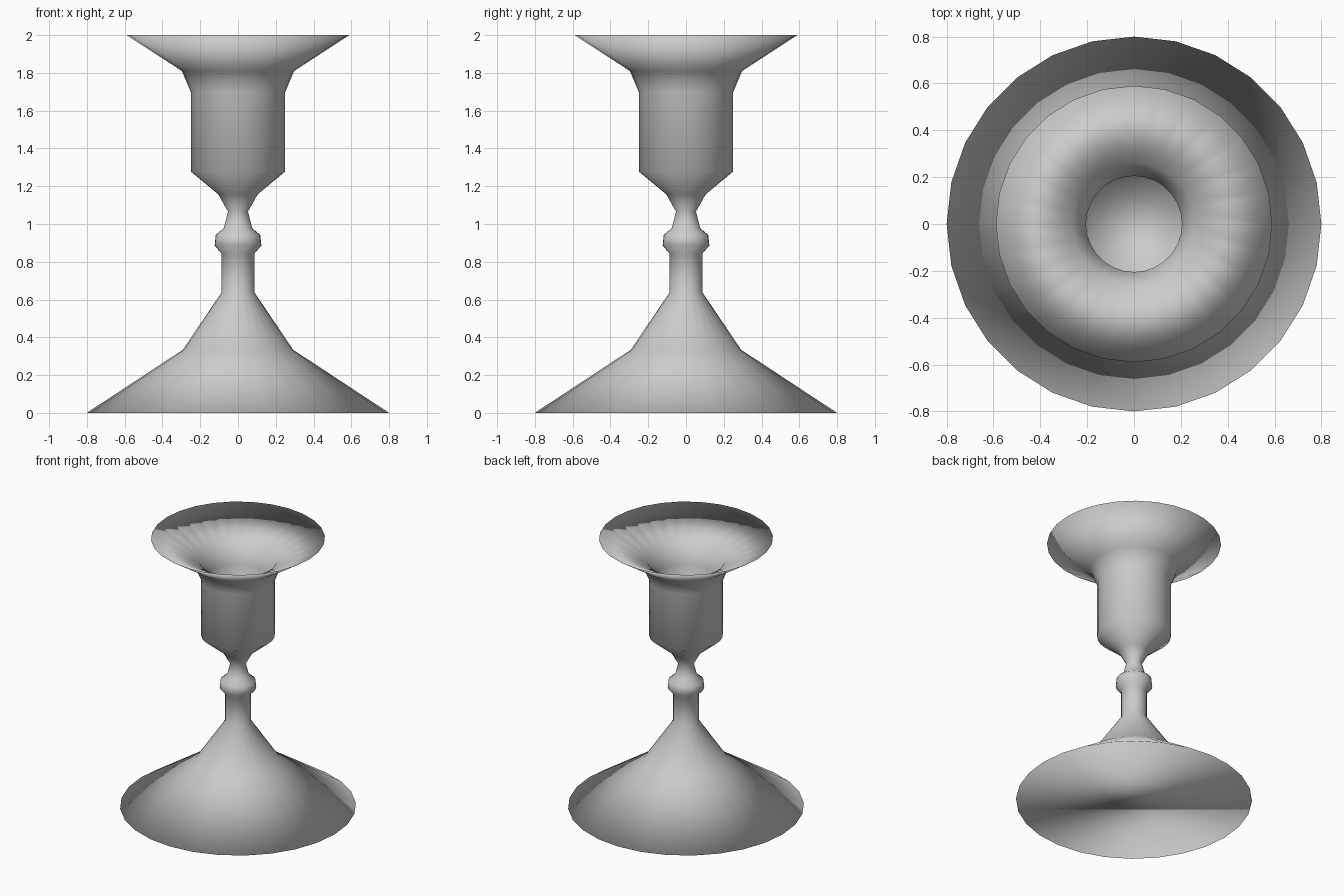
import bpy, bmesh, math

if "Cube" in bpy.data.objects:
    bpy.data.objects.remove(bpy.data.objects["Cube"])

SIDES = 28

# Outer wall from the foot up to the rim, then down inside the socket (radius, height)
profile = [
    (0.80, 0.0), (0.292, 0.334), (0.087, 0.638), (0.087, 0.843),
    (0.124, 0.886), (0.118, 0.942), (0.075, 0.978), (0.053, 1.066),
    (0.104, 1.157), (0.25, 1.278), (0.25, 1.698), (0.297, 1.81),
    (0.59, 2.0),
    (0.262, 1.83), (0.205, 1.71), (0.205, 1.30),
]


def lathe(name, points):
    bm = bmesh.new()
    rings = [[bm.verts.new((r * math.cos(2 * math.pi * i / SIDES),
                            r * math.sin(2 * math.pi * i / SIDES), z))
              for i in range(SIDES)] for r, z in points]
    for low, high in zip(rings, rings[1:]):
        for i in range(SIDES):
            j = (i + 1) % SIDES
            bm.faces.new((low[i], low[j], high[j], high[i]))
    # Flat underside and socket floor
    bm.faces.new(rings[0][::-1])
    bm.faces.new(rings[-1])
    for face in bm.faces:
        face.smooth = True
    mesh = bpy.data.meshes.new(name)
    bm.to_mesh(mesh)
    bm.free()
    obj = bpy.data.objects.new(name, mesh)
    bpy.context.collection.objects.link(obj)
    return obj


lathe("candlestick", profile)
